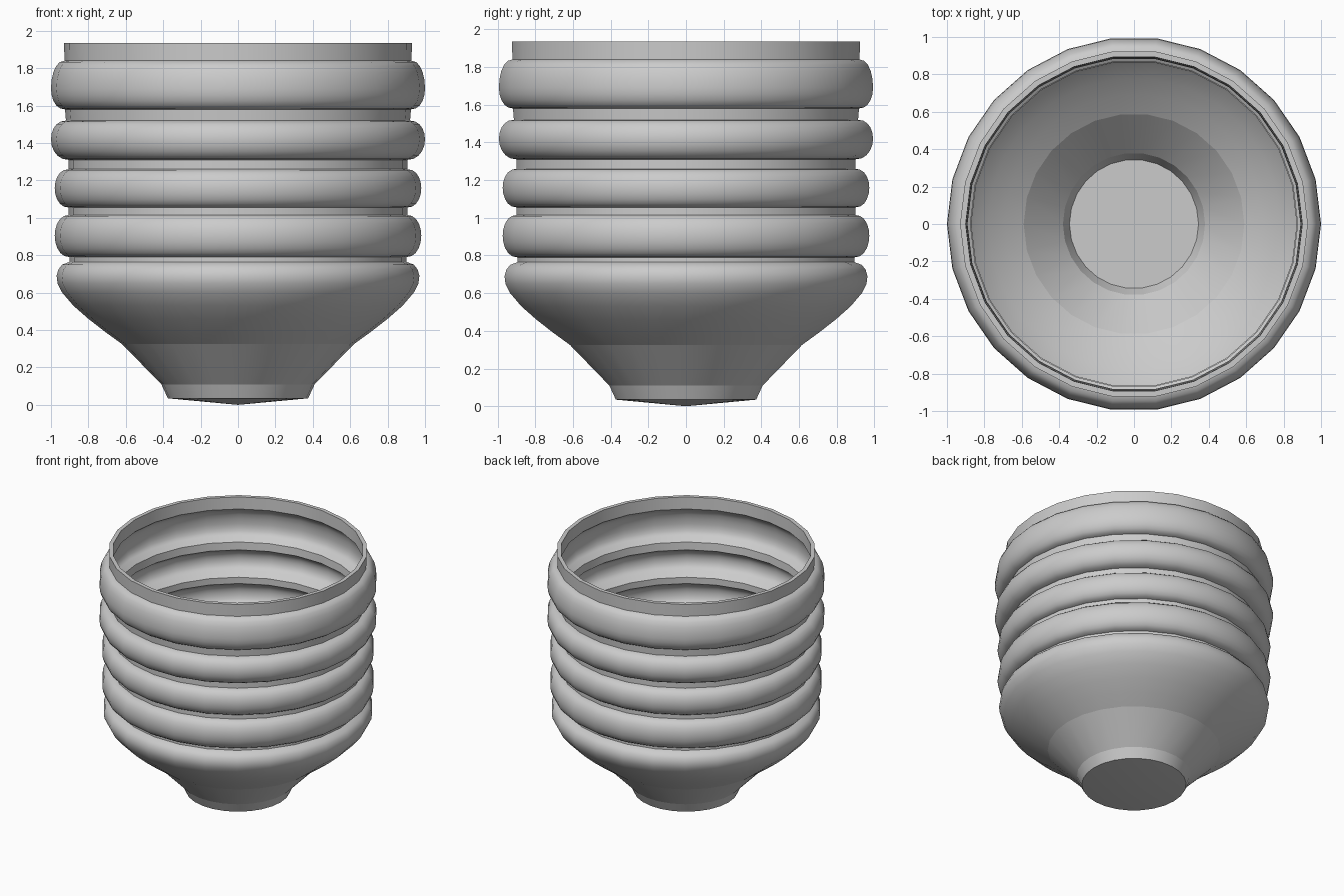
import bpy, bmesh, math

SEGMENTS = 26
WALL = 0.03

default = bpy.data.objects.get("Cube")
if default:
    bpy.data.objects.remove(default)

# Single grey material
grey = bpy.data.materials.new("plain_grey")
grey.use_nodes = True
colour = (0.6, 0.6, 0.6, 1)
grey.diffuse_color = colour
grey.node_tree.nodes["Principled BSDF"].inputs["Base Color"].default_value = colour

profile = []  # (radius, height, sharp ring)


def add(r, z, sharp=False):
    profile.append((r, z, sharp))


def bulge(r0, z0, r1, z1, r_max, peak, steps=5):
    """Rounded rib between two necks, widest at height peak."""
    add(r0, z0, True)
    for i in range(1, 2 * steps):
        a = math.pi * (i / (2 * steps) - 0.5)
        base, half = (r0, peak - z0) if a < 0 else (r1, z1 - peak)
        add(base + (r_max - base) * math.cos(a) ** 0.9, peak + half * math.sin(a))
    add(r1, z1, True)


# Tapered foot and lower bowl
for r, z in ((0.375, 0.035), (0.41, 0.11), (0.62, 0.325)):
    add(r, z, True)
for r, z in ((0.71, 0.39), (0.80, 0.46), (0.88, 0.53), (0.94, 0.6),
             (0.965, 0.65), (0.97, 0.69), (0.96, 0.725), (0.94, 0.75)):
    add(r, z)
add(0.9, 0.765, True)

# Ribs with straight necks between them
bulge(0.9, 0.79, 0.905, 1.015, 0.98, 0.905)
bulge(0.905, 1.055, 0.905, 1.26, 0.98, 1.16)
bulge(0.905, 1.31, 0.92, 1.52, 1.0, 1.42)
bulge(0.925, 1.58, 0.928, 1.84, 1.0, 1.69)
add(0.93, 1.935, True)

# Inner wall follows the outer one back down to the floor
inner = []
for i, (r, z, sharp) in enumerate(profile):
    a, b = profile[max(i - 1, 0)], profile[min(i + 1, len(profile) - 1)]
    dr, dz = b[0] - a[0], b[1] - a[1]
    if sharp or i == 0:
        inner.append((r - WALL, z + (0.02 if z < 0.4 else 0), sharp))
    else:
        n = math.hypot(dr, dz)
        inner.append((r - WALL * dz / n, z + WALL * dr / n, sharp))
rings = profile + inner[::-1]

# Spin the closed profile
bm = bmesh.new()
loops = []
for r, z, sharp in rings:
    loops.append([bm.verts.new((r * math.cos(2 * math.pi * k / SEGMENTS),
                                r * math.sin(2 * math.pi * k / SEGMENTS), z))
                  for k in range(SEGMENTS)])
for low, high in zip(loops, loops[1:]):
    for k in range(SEGMENTS):
        n = (k + 1) % SEGMENTS
        bm.faces.new((low[k], low[n], high[n], high[k]))

# Shallow pointed underside and flat floor
tip = bm.verts.new((0, 0, 0))
for k in range(SEGMENTS):
    bm.faces.new((tip, loops[0][(k + 1) % SEGMENTS], loops[0][k]))
bm.faces.new(loops[-1])
bmesh.ops.recalc_face_normals(bm, faces=bm.faces)

# Smooth around, crisp at the neck and foot rings
for face in bm.faces:
    face.smooth = True
for loop, ring in zip(loops, rings):
    if ring[2]:
        for k in range(SEGMENTS):
            bm.edges.get((loop[k], loop[(k + 1) % SEGMENTS])).smooth = False

mesh = bpy.data.meshes.new("ribbed_cup")
bm.to_mesh(mesh)
bm.free()
mesh.materials.append(grey)
cup = bpy.data.objects.new("ribbed_cup", mesh)
bpy.context.collection.objects.link(cup)
